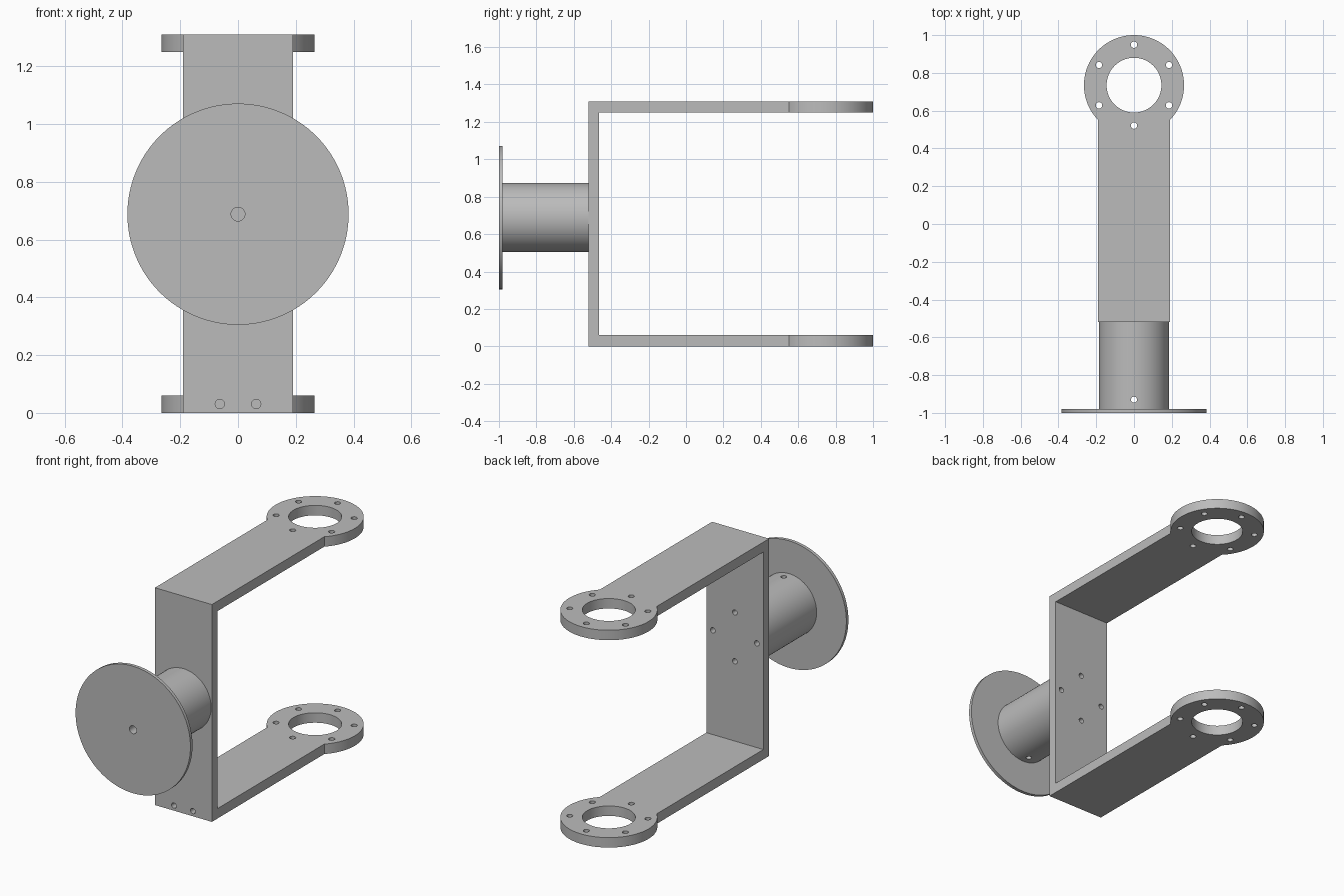
import bpy, bmesh
from math import pi, sin, cos, asin, radians
from mathutils import Matrix, Vector

if "Cube" in bpy.data.objects:
    bpy.data.objects.remove(bpy.data.objects["Cube"])

grey = bpy.data.materials.new("plain grey")
grey.use_nodes = True
GREY = (0.5, 0.5, 0.5, 1)
grey.diffuse_color = GREY
grey.node_tree.nodes["Principled BSDF"].inputs["Base Color"].default_value = GREY

HALF_W = 0.19      # half the strap width
RING_Y, RING_R = 0.735, 0.265
AXIS_Z = 0.688     # height of the spindle axis
TOP, THICK = 1.31, 0.06
BACK_Y, INNER_Y = -0.52, -0.465


def make_object(name, bm):
    bmesh.ops.recalc_face_normals(bm, faces=bm.faces)
    mesh = bpy.data.meshes.new(name)
    bm.to_mesh(mesh)
    bm.free()
    mesh.materials.append(grey)
    obj = bpy.data.objects.new(name, mesh)
    bpy.context.collection.objects.link(obj)
    return obj


def prism(name, points, offset):
    """Extrude a closed outline along the offset."""
    bm = bmesh.new()
    face = bm.faces.new([bm.verts.new(p) for p in points])
    out = bmesh.ops.extrude_face_region(bm, geom=[face], use_keep_orig=True)
    moved = [v for v in out["geom"] if isinstance(v, bmesh.types.BMVert)]
    bmesh.ops.translate(bm, verts=moved, vec=offset)
    return make_object(name, bm)


def rods(name, ends, segments=32):
    """One mesh of cylinders, each given as start, end, radius."""
    bm = bmesh.new()
    for start, end, radius in ends:
        a, b = Vector(start), Vector(end)
        turn = (b - a).to_track_quat("Z", "Y").to_matrix().to_4x4()
        bmesh.ops.create_cone(bm, cap_ends=True, segments=segments,
                              radius1=radius, radius2=radius, depth=(b - a).length,
                              matrix=Matrix.Translation((a + b) / 2) @ turn)
    return make_object(name, bm)


def boolean(obj, cutter, operation="DIFFERENCE"):
    mod = obj.modifiers.new(operation.lower(), "BOOLEAN")
    mod.operation, mod.solver, mod.object = operation, "EXACT", cutter
    cutter.hide_render = True


def finish(obj):
    """Bake the modifiers, drop the cutters and smooth the round walls."""
    cutters = {m.object for m in obj.modifiers}
    graph = bpy.context.evaluated_depsgraph_get()
    obj_mesh = bpy.data.meshes.new_from_object(obj.evaluated_get(graph))
    obj.modifiers.clear()
    obj.data = obj_mesh
    for c in cutters:
        bpy.data.objects.remove(c)
    bpy.ops.object.select_all(action="DESELECT")
    obj.select_set(True)
    bpy.context.view_layer.objects.active = obj
    bpy.ops.object.shade_smooth_by_angle(angle=radians(30))


# Bracket: a wide C section trimmed to the plan outline of strap and round end
c_section = [(BACK_Y, 0), (1.2, 0), (1.2, THICK), (INNER_Y, THICK),
             (INNER_Y, TOP - THICK), (1.2, TOP - THICK), (1.2, TOP), (BACK_Y, TOP)]
bracket = prism("bracket", [(-0.4, y, z) for y, z in c_section], (0.8, 0, 0))

neck = asin(HALF_W / RING_R)
steps = 72
sweep = [neck + (2 * pi - 2 * neck) * i / steps for i in range(steps + 1)]
plan = [(RING_R * sin(a), RING_Y - RING_R * cos(a), -0.1) for a in sweep]
plan += [(-HALF_W, -0.7, -0.1), (HALF_W, -0.7, -0.1)]
boolean(bracket, prism("plan_trim", plan, (0, 0, 1.6)), "INTERSECT")

# Bearing openings with six bolt holes around each
bores = [((0, RING_Y, -0.1), (0, RING_Y, 1.5), 0.145)]
for i in range(6):
    x, y = 0.214 * sin(i * pi / 3), RING_Y + 0.214 * cos(i * pi / 3)
    bores.append(((x, y, -0.1), (x, y, 1.5), 0.017))
boolean(bracket, rods("bore_cutter", bores, 64))

# Four spindle bolts through the back plate, two blind holes at its foot
bolts = [((0.147 * sin(i * pi / 2), -0.65, AXIS_Z + 0.147 * cos(i * pi / 2)),
          (0.147 * sin(i * pi / 2), -0.4, AXIS_Z + 0.147 * cos(i * pi / 2)), 0.016)
         for i in range(4)]
feet = [((x, -0.6, 0.031), (x, -0.35, 0.031), 0.016) for x in (-0.063, 0.063)]
boolean(bracket, rods("plate_cutter", bolts + feet))
finish(bracket)

# Spindle: solid barrel with bolt holes, a cross pin hole and a centre hole
barrel = rods("spindle_barrel", [((0, -0.98, AXIS_Z), (0, BACK_Y, AXIS_Z), 0.185)], 96)
boolean(barrel, rods("barrel_bolt_cutter", bolts))
boolean(barrel, rods("pin_cutter", [((0, -0.93, 0.4), (0, -0.93, 1), 0.016)]))
centre = [((0, -1.1, AXIS_Z), (0, -0.85, AXIS_Z), 0.024)]
boolean(barrel, rods("barrel_centre_cutter", centre))
finish(barrel)

# Thin round flange on the front
flange = rods("front_flange", [((0, -1, AXIS_Z), (0, -0.98, AXIS_Z), 0.383)], 128)
boolean(flange, rods("flange_centre_cutter", centre))
finish(flange)
